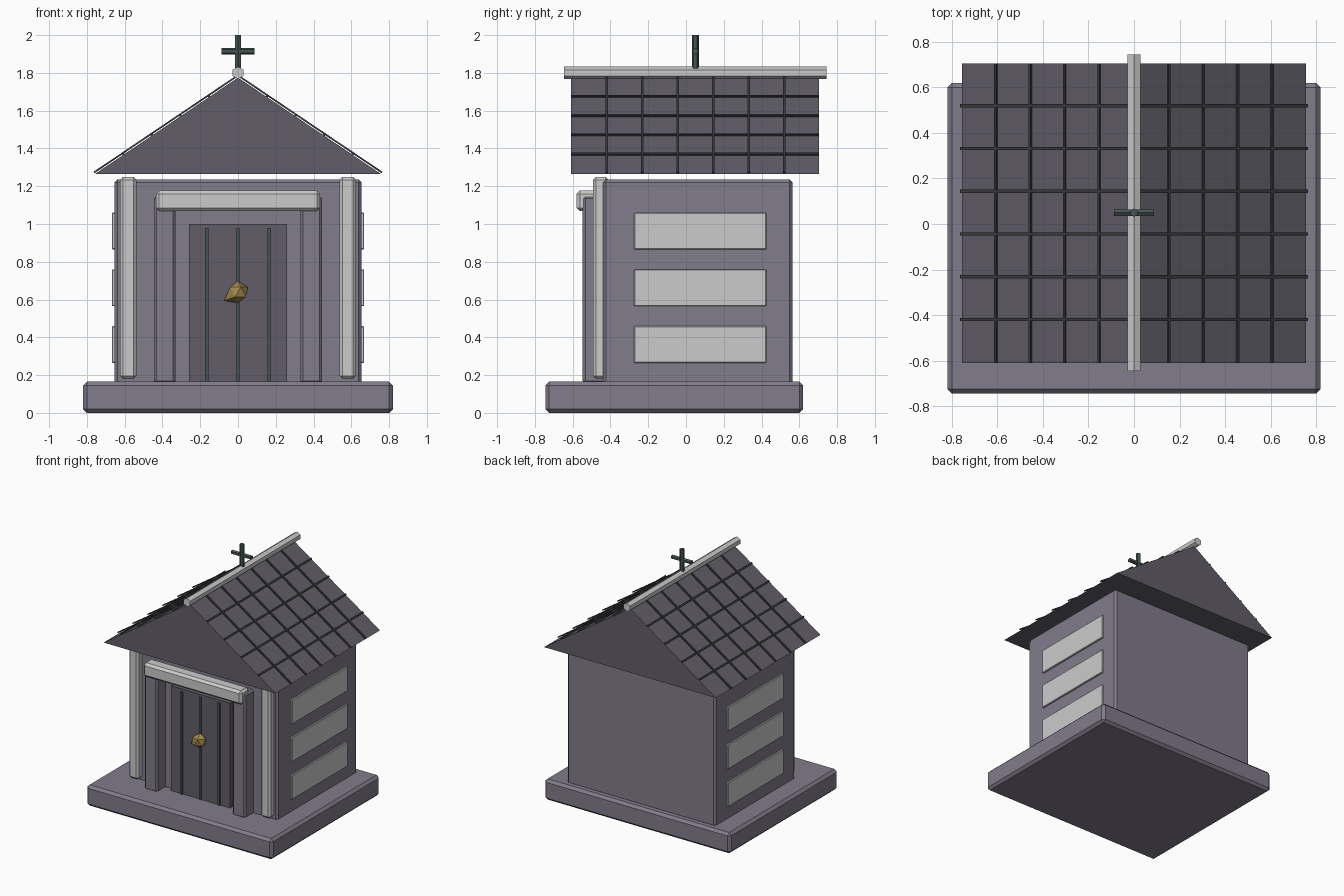
import bpy, bmesh, math
from mathutils import Vector, Matrix

if "Cube" in bpy.data.objects:
    bpy.data.objects.remove(bpy.data.objects["Cube"])


def material(name, rgb):
    m = bpy.data.materials.new(name)
    m.diffuse_color = (*rgb, 1)
    m.use_nodes = True
    m.node_tree.nodes["Principled BSDF"].inputs["Base Color"].default_value = m.diffuse_color
    return m


STONE = material("purple_stone", (0.22, 0.20, 0.26))
SLATE = material("dark_slate", (0.12, 0.11, 0.14))
GROOVE = material("dark_groove", (0.04, 0.04, 0.05))
IRON = material("green_iron", (0.06, 0.09, 0.085))
GOLD = material("gold", (0.36, 0.25, 0.08))


def finish(name, bm, mat=None):
    bmesh.ops.recalc_face_normals(bm, faces=bm.faces)
    me = bpy.data.meshes.new(name)
    bm.to_mesh(me)
    bm.free()
    ob = bpy.data.objects.new(name, me)
    bpy.context.collection.objects.link(ob)
    if mat:
        me.materials.append(mat)
    return ob


def box(name, x, y, z, bevel=0.0, mat=None):
    """Box from (min, max) ranges with optional chamfered edges."""
    bm = bmesh.new()
    size = [r[1] - r[0] for r in (x, y, z)]
    mid = [(r[1] + r[0]) / 2 for r in (x, y, z)]
    bmesh.ops.create_cube(bm, size=1, matrix=Matrix.Translation(mid) @ Matrix.Diagonal((*size, 1)))
    if bevel:
        bmesh.ops.bevel(bm, geom=bm.edges[:], offset=bevel, segments=1, affect='EDGES')
    return finish(name, bm, mat)


def rod(name, a, b, radius, mat=None):
    """Six-sided rod between two points."""
    a, b = Vector(a), Vector(b)
    rot = (b - a).to_track_quat('Z', 'Y').to_matrix().to_4x4()
    bm = bmesh.new()
    bmesh.ops.create_cone(bm, cap_ends=True, segments=6, radius1=radius, radius2=radius,
                          depth=(b - a).length, matrix=Matrix.Translation((a + b) / 2) @ rot)
    return finish(name, bm, mat)


# Plinth and walls
box("plinth", (-0.82, 0.82), (-0.745, 0.62), (0, 0.165), 0.02, STONE)
box("walls", (-0.655, 0.655), (-0.44, 0.565), (0.15, 1.235), 0.016, STONE)

# Side panels, corner columns and door jambs, on both sides
for s, side in ((-1, "left"), (1, "right")):
    def span(a, b):
        return tuple(sorted((s * a, s * b)))
    for i in range(3):
        z = 0.265 + 0.3 * i
        box(f"{side}_panel_{i + 1}", span(0.64, 0.668), (-0.275, 0.425), (z, z + 0.195), 0.004)
    box(f"{side}_column", span(0.538, 0.625), (-0.492, -0.41), (0.18, 1.25), 0.016)
    box(f"{side}_jamb", span(0.33, 0.445), (-0.547, -0.42), (0.155, 1.148), 0.014, STONE)

# Door with lintel, iron strips and a faceted gold knob
box("lintel", (-0.435, 0.435), (-0.58, -0.475), (1.068, 1.178), 0.018)
box("door", (-0.26, 0.26), (-0.47, -0.42), (0.155, 1.0), 0, SLATE)
for i, x in enumerate((-0.165, 0, 0.165)):
    box(f"door_strip_{i + 1}", (x - 0.009, x + 0.009), (-0.48, -0.46), (0.16, 0.98), 0, IRON)
bm = bmesh.new()
bmesh.ops.create_icosphere(bm, subdivisions=1, radius=0.058,
                           matrix=Matrix.Translation((0, -0.482, 0.64)))
for v in bm.verts:
    if v.co.x < -0.02 and v.co.z < 0.64:
        v.co += Vector((-0.022, 0, -0.02))
finish("door_knob", bm, GOLD)

# Roof prism
Y0, Y1 = -0.61, 0.705
HALF, EAVE, APEX = 0.757, 1.265, 1.775
bm = bmesh.new()
face = bm.faces.new([bm.verts.new(p) for p in ((-HALF, Y0, EAVE), (HALF, Y0, EAVE), (0, Y0, APEX))])
ext = bmesh.ops.extrude_face_region(bm, geom=[face])
bmesh.ops.translate(bm, vec=(0, Y1 - Y0, 0), verts=[g for g in ext["geom"] if isinstance(g, bmesh.types.BMVert)])
finish("roof", bm, SLATE)

# Grid of tile seams laid on each slope
length = math.hypot(HALF, APEX - EAVE)
angle = math.atan2(APEX - EAVE, HALF)
for s, side in ((-1, "left"), (1, "right")):
    frame = Matrix.Translation((0, 0, APEX)) @ Matrix.Rotation(s * angle, 4, 'Y')
    seams = []
    for i in range(6):
        y = -0.42 + 0.188 * i
        seams.append(box(f"{side}_slope_seam_{i + 1}", (0.0, s * length) if s > 0 else (-length, 0.0),
                         (y - 0.007, y + 0.007), (0.005, 0.014), 0, GROOVE))
    for k in range(1, 5):
        c = s * length * k / 5
        seams.append(box(f"{side}_course_seam_{k}", (c - 0.006, c + 0.006), (Y0, Y1),
                         (-0.003, 0.009), 0, GROOVE))
    for ob in seams:
        ob.data.transform(frame)

# Ridge and cross
ridge = rod("ridge", (0, -0.645, 1.8), (0, 0.745, 1.8), 0.033)
rod("cross_upright", (0, 0.05, 1.81), (0, 0.05, 2.0), 0.018, IRON)
rod("cross_bar", (-0.087, 0.05, 1.915), (0.087, 0.05, 1.915), 0.017, IRON)
